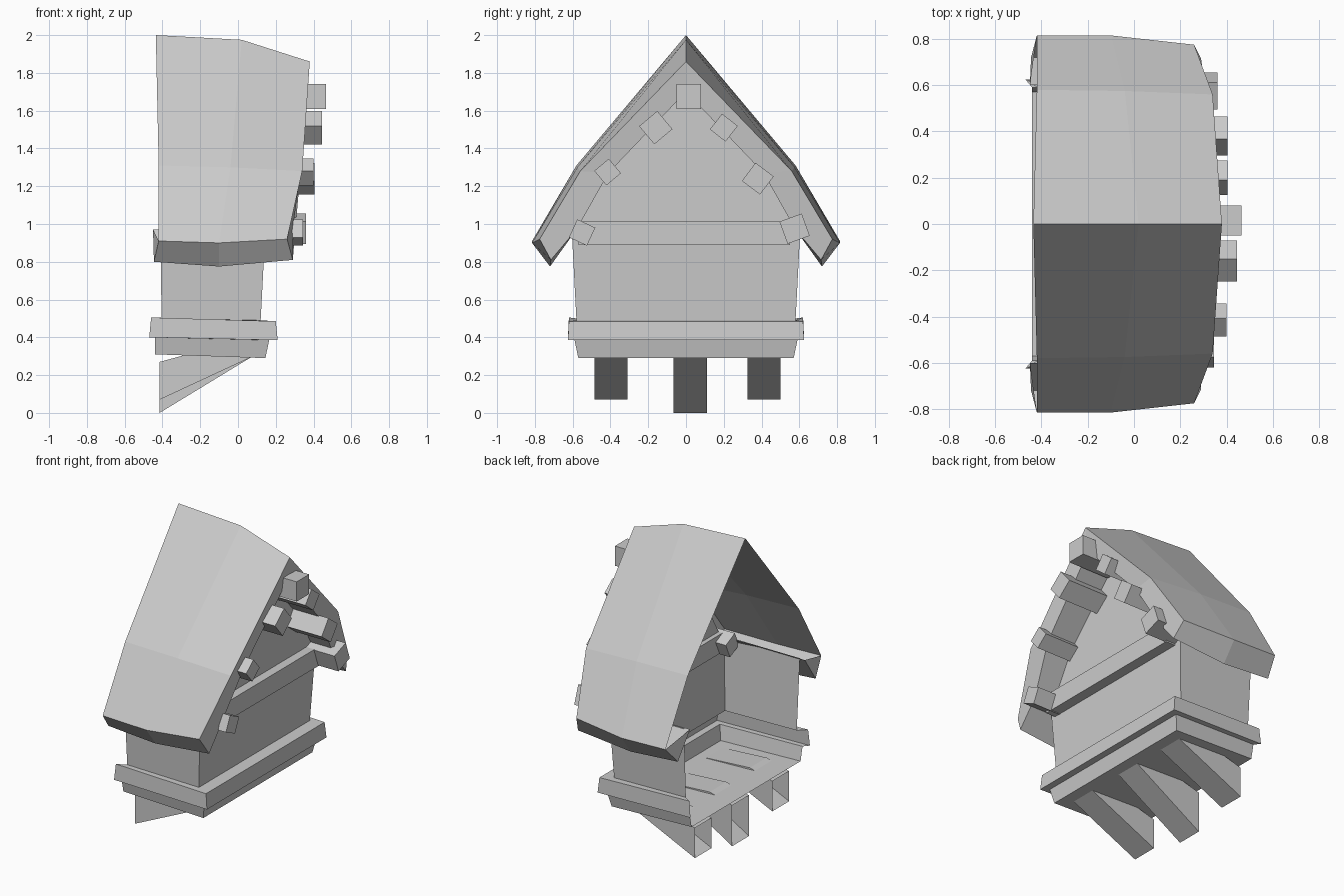
import bpy, bmesh
from mathutils import Matrix, Vector
from math import radians

if "Cube" in bpy.data.objects:
    bpy.data.objects.remove(bpy.data.objects["Cube"])


def make(name, verts, faces, mirror=False):
    """Build a flat-shaded object, optionally mirrored across y = 0."""
    bm = bmesh.new()
    vs = [bm.verts.new(v) for v in verts]
    for f in faces:
        bm.faces.new([vs[i] for i in f])
    if mirror:
        geom = bm.verts[:] + bm.edges[:] + bm.faces[:]
        bmesh.ops.mirror(bm, geom=geom, axis='Y', merge_dist=0.0005)
    bmesh.ops.remove_doubles(bm, verts=bm.verts[:], dist=0.0005)
    bmesh.ops.recalc_face_normals(bm, faces=bm.faces[:])
    me = bpy.data.meshes.new(name)
    bm.to_mesh(me)
    bm.free()
    ob = bpy.data.objects.new(name, me)
    bpy.context.collection.objects.link(ob)
    return ob


def loft(rows):
    """Points and quads joining consecutive open rows."""
    n = len(rows[0])
    verts = [p for r in rows for p in r]
    faces = [(i * n + j, i * n + j + 1, (i + 1) * n + j + 1, (i + 1) * n + j)
             for i in range(len(rows) - 1) for j in range(n - 1)]
    return verts, faces


# Roof shell: half sections from ridge to soffit, at back, middle and front
sections = [
    [(-.435, 0, 2.0), (-.42, .58, 1.31), (-.42, .815, .91), (-.445, .72, .80), (-.45, .60, .97)],
    [(.02, 0, 1.975), (-.04, .575, 1.30), (-.10, .815, .90), (-.10, .72, .775), (-.10, .60, .97)],
    [(.38, 0, 1.86), (.34, .56, 1.28), (.26, .775, .92), (.29, .715, .81), (.29, .58, .97)],
]
verts, faces = loft(sections)
verts += [(.36, 0, 1.70), (.33, .41, 1.27),                      # rim inner edge
          (.15, 0, 1.70), (.15, .41, 1.27), (.15, .58, .97)]     # recessed edge
faces += [(10, 11, 16, 15), (11, 12, 13, 14, 16),                # front rim
          (15, 16, 18, 17), (16, 14, 19, 18),                    # recess lining
          (2, 3, 4)]                                             # back eave end
make("roof", verts, faces, mirror=True)

# Gable wall under the roof
make("gable_wall", [(.15, 0, 1.70), (.15, .41, 1.27), (.15, .58, .97), (.15, 0, .90)],
     [(0, 1, 2, 3)], mirror=True)

# Walls, stepped band and base: U-shaped rings open at the back
rings = [  # back x, front x, half width, back z, front z
    (-.41, .145, .605, .97, .97),
    (-.405, .12, .58, .50, .49),
    (-.46, .20, .62, .505, .485),
    (-.47, .21, .625, .40, .385),
    (-.44, .165, .59, .40, .385),
    (-.44, .145, .57, .31, .29),
]
rows = [[(b, -w, zb), (f, -w, zf), (f, w, zf), (b, w, zb)] for b, f, w, zb, zf in rings]
verts, faces = loft(rows)
faces.append((20, 21, 22, 23))  # floor
make("walls_and_base", verts, faces)

# Wedge brackets, hollow at the back
for name, y0, y1, z in (("bracket_left", -.485, -.31, .07),
                        ("bracket_middle", -.065, .11, 0),
                        ("bracket_right", .325, .50, .07)):
    tri = [(-.415, z), (.07, .295), (-.25, .315), (-.415, .27)]
    v = [(x, y, h) for y in (y0, y1) for x, h in tri]
    make(name, v, [(0, 1, 2, 3), (4, 5, 6, 7), (0, 1, 5, 4), (1, 2, 6, 5), (2, 3, 7, 6)])


def box(name, centre, size, roll=0):
    bm = bmesh.new()
    mat = (Matrix.Translation(Vector(centre)) @ Matrix.Rotation(radians(roll), 4, 'X')
           @ Matrix.Diagonal((*size, 1)))
    bmesh.ops.create_cube(bm, size=1, matrix=mat)
    me = bpy.data.meshes.new(name)
    bm.to_mesh(me)
    bm.free()
    bpy.context.collection.objects.link(bpy.data.objects.new(name, me))


# Ledge across the foot of the gable
box("gable_ledge", (.165, -.01, .952), (.09, 1.12, .125))

# Rafter ends along the rim: y, z, side, front x, roll
rafters = [(.015, 1.675, .13, .465, 0), (-.16, 1.51, .125, .445, 40),
           (.20, 1.51, .105, .405, -38), (-.415, 1.275, .10, .40, 40),
           (.38, 1.24, .12, .405, -37), (-.55, .955, .105, .345, -25),
           (.575, .975, .125, .36, 20)]
for i, (y, z, s, xf, roll) in enumerate(rafters):
    box(f"rafter_end_{i + 1}", (xf - .15, y, z), (.30, s, s), roll)
